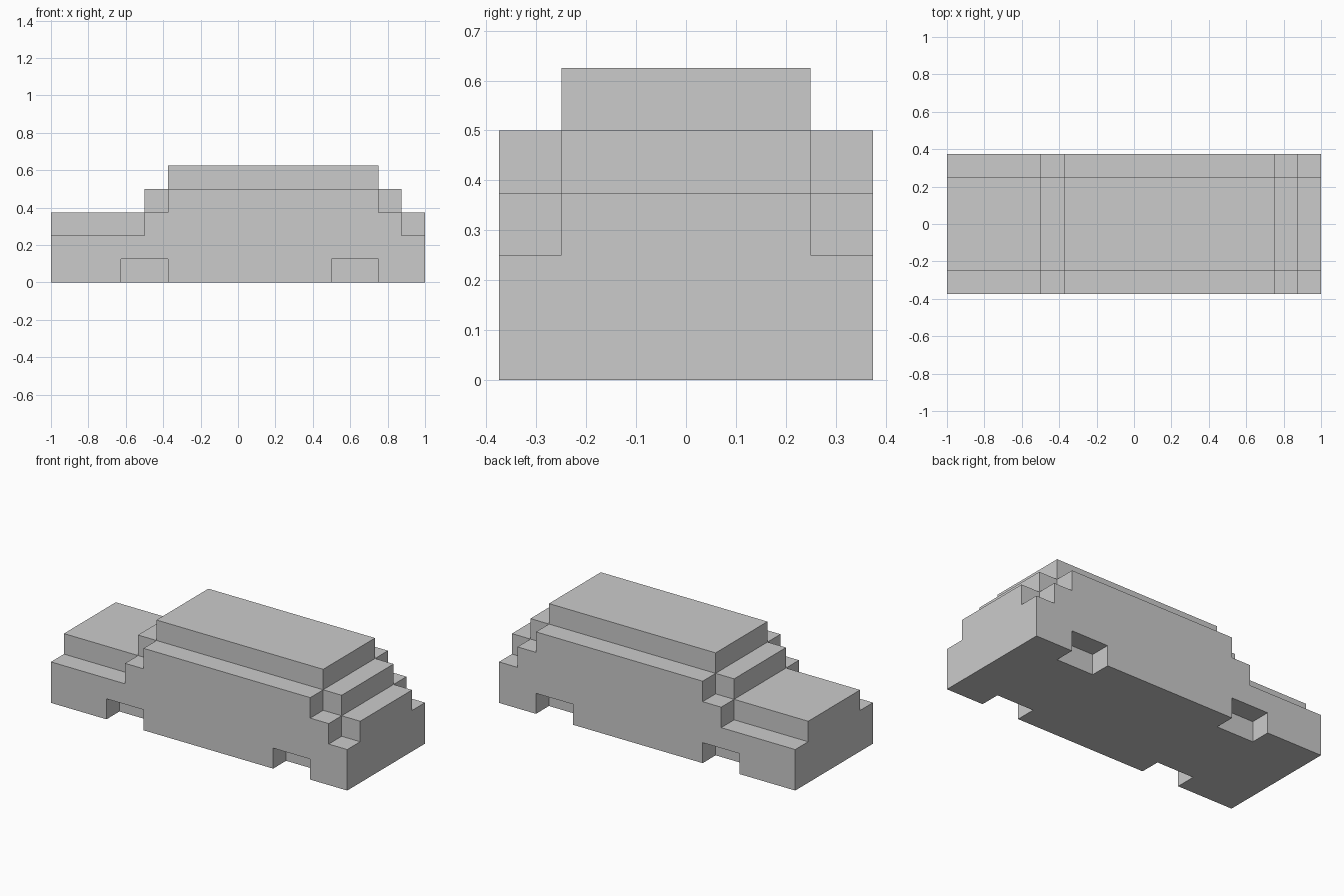
import bpy, bmesh

if "Cube" in bpy.data.objects:
    bpy.data.objects.remove(bpy.data.objects["Cube"])

U = 0.125            # block size
NX, NY, NZ = 16, 6, 5

# Block heights along x: centre section of the car, the flanks are one block lower
CORE = [3] * 4 + [4] + [5] * 9 + [4, 3]
WHEEL_ARCHES = {3, 4, 12, 13}


def solid(i, j, k):
    """True where the stepped car body fills block (i, j, k)."""
    if not (0 <= i < NX and 0 <= j < NY and 0 <= k < NZ):
        return False
    flank = j in (0, NY - 1)
    if flank and k == 0 and i in WHEEL_ARCHES:
        return False
    return k < CORE[i] - (1 if flank else 0)


def add_face(bm, cell, axis, side):
    """Add the outward face of a block on one side of an axis."""
    a, b = (axis + 1) % 3, (axis + 2) % 3
    corners = [(0, 0), (1, 0), (1, 1), (0, 1)]
    if side == 0:
        corners.reverse()
    verts = []
    for da, db in corners:
        p = list(cell)
        p[axis] += side
        p[a] += da
        p[b] += db
        verts.append(bm.verts.new(((p[0] - NX / 2) * U, (p[1] - NY / 2) * U, p[2] * U)))
    bm.faces.new(verts)


# Outer skin of the body
bm = bmesh.new()
for i in range(NX):
    for j in range(NY):
        for k in range(NZ):
            if not solid(i, j, k):
                continue
            for axis in range(3):
                for side in (0, 1):
                    n = [i, j, k]
                    n[axis] += 2 * side - 1
                    if not solid(*n):
                        add_face(bm, (i, j, k), axis, side)

# Merge the skin into clean flat panels
bmesh.ops.remove_doubles(bm, verts=bm.verts, dist=1e-4)
bmesh.ops.dissolve_limit(bm, angle_limit=0.01, verts=bm.verts, edges=bm.edges)

mesh = bpy.data.meshes.new("car_body")
bm.to_mesh(mesh)
bm.free()
bpy.context.collection.objects.link(bpy.data.objects.new("car_body", mesh))
